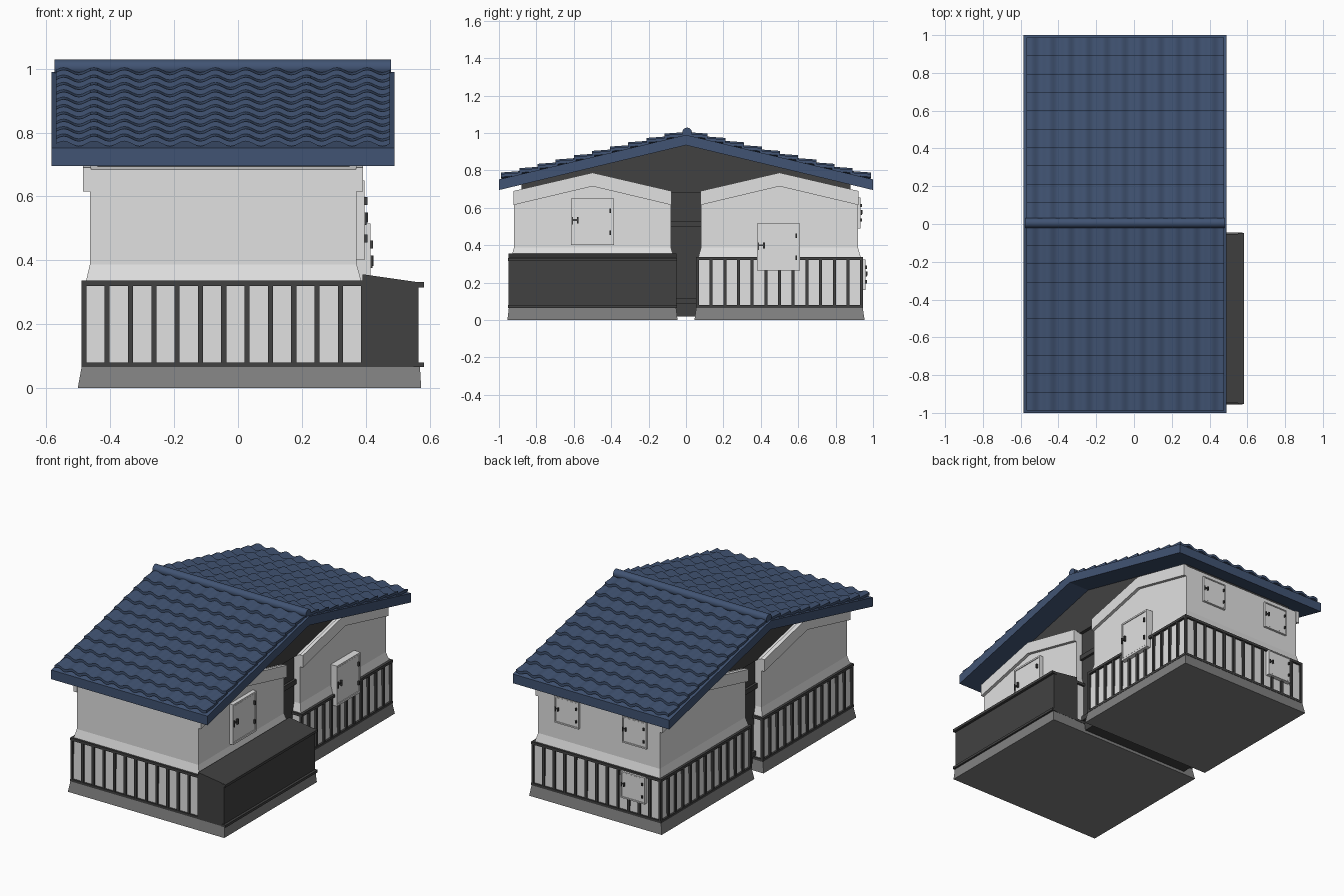
import bpy, bmesh, math

if "Cube" in bpy.data.objects:
    bpy.data.objects.remove(bpy.data.objects["Cube"])


def material(name, r, g, b):
    m = bpy.data.materials.new(name)
    m.diffuse_color = (r, g, b, 1)
    m.use_nodes = True
    m.node_tree.nodes["Principled BSDF"].inputs["Base Color"].default_value = m.diffuse_color
    return m


WHITE = material("plaster_white", 0.75, 0.75, 0.75)
DARK = material("dark_timber", 0.053, 0.053, 0.053)
GREY = material("stone_grey", 0.22, 0.22, 0.22)
BLUE = material("roof_blue", 0.053, 0.088, 0.172)


def finish(name, bm, mat, smooth=False):
    bmesh.ops.recalc_face_normals(bm, faces=bm.faces[:])
    me = bpy.data.meshes.new(name)
    bm.to_mesh(me)
    bm.free()
    me.materials.append(mat)
    ob = bpy.data.objects.new(name, me)
    bpy.context.collection.objects.link(ob)
    if smooth:
        bpy.ops.object.select_all(action='DESELECT')
        ob.select_set(True)
        bpy.context.view_layer.objects.active = ob
        bpy.ops.object.shade_smooth_by_angle(angle=math.radians(40))
    return ob


def loft(bm, rings):
    """Closed solid through rings with equal point counts."""
    vs = [[bm.verts.new(p) for p in r] for r in rings]
    n = len(vs[0])
    for a, b in zip(vs, vs[1:]):
        for i in range(n):
            j = (i + 1) % n
            bm.faces.new((a[i], a[j], b[j], b[i]))
    bm.faces.new(vs[0])
    bm.faces.new(vs[-1])


def rect(x0, x1, y0, y1, z):
    return [(x0, y0, z), (x1, y0, z), (x1, y1, z), (x0, y1, z)]


def box(bm, x0, x1, y0, y1, z0, z1):
    loft(bm, [rect(x0, x1, y0, y1, z0), rect(x0, x1, y0, y1, z1)])


def extrude_x(bm, profile, x0, x1):
    loft(bm, [[(x, y, z) for y, z in profile] for x in (x0, x1)])


def extrude_y(bm, profile, y0, y1):
    loft(bm, [[(x, y, z) for x, z in profile] for y in (y0, y1)])


# two houses: stone base, plaster body, gable trim, slatted skirt
for side, c in (("front", -0.5), ("back", 0.5)):
    bm = bmesh.new()
    loft(bm, [rect(-0.502, 0.41, c - 0.455, c + 0.455, 0),
              rect(-0.49, 0.40, c - 0.445, c + 0.445, 0.066)])
    finish(side + "_base", bm, GREY)

    bm = bmesh.new()
    loft(bm, [rect(-0.48, 0.39, c - 0.436, c + 0.436, 0.06),
              rect(-0.476, 0.386, c - 0.434, c + 0.434, 0.335),
              rect(-0.464, 0.372, c - 0.42, c + 0.42, 0.387)])
    finish(side + "_lower_wall", bm, WHITE)

    bm = bmesh.new()
    extrude_x(bm, [(c - 0.42, 0.387), (c + 0.42, 0.387), (c + 0.42, 0.685),
                   (c, 0.78), (c - 0.42, 0.685)], -0.464, 0.372)
    finish(side + "_upper_wall", bm, WHITE)

    bm = bmesh.new()
    for x0, x1 in ((-0.485, -0.46), (0.37, 0.391)):
        extrude_x(bm, [(c - 0.422, 0.615), (c, 0.715), (c + 0.422, 0.615),
                       (c + 0.422, 0.69), (c, 0.788), (c - 0.422, 0.69)], x0, x1)
    finish(side + "_gable_trim", bm, WHITE)

    bm = bmesh.new()
    X0, X1, Y0, Y1, T = -0.491, 0.402, c - 0.447, c + 0.447, 0.016
    for z0, z1 in ((0.065, 0.08), (0.32, 0.336)):
        box(bm, X0, X1, Y0, Y0 + T, z0, z1)
        box(bm, X0, X1, Y1 - T, Y1, z0, z1)
        box(bm, X0, X0 + T, Y0, Y1, z0, z1)
        box(bm, X1 - T, X1, Y0, Y1, z0, z1)
    for i in range(13):
        x = X0 + (X1 - X0 - T) * i / 12
        y = Y0 + (Y1 - Y0 - T) * i / 12
        for yy in (Y0 + 0.002, Y1 - T):
            box(bm, x, x + T, yy, yy + T - 0.002, 0.07, 0.33)
        for xx in (X0 + 0.002, X1 - T):
            box(bm, xx, xx + T - 0.002, y, y + T, 0.07, 0.33)
    finish(side + "_slats", bm, DARK)

# dark lean-to on the right of the front house
bm = bmesh.new()
extrude_y(bm, [(0.39, 0.065), (0.566, 0.065), (0.566, 0.331), (0.39, 0.356)], -0.948, -0.052)
for z0, z1 in ((0.065, 0.08), (0.315, 0.331)):
    box(bm, 0.55, 0.582, -0.952, -0.048, z0, z1)
finish("lean_to", bm, DARK)
bm = bmesh.new()
loft(bm, [rect(0.40, 0.574, -0.955, -0.045, 0), rect(0.40, 0.57, -0.947, -0.053, 0.066)])
finish("lean_to_base", bm, GREY)

# dark passage between the houses and the gable infill below the roof
bm = bmesh.new()
box(bm, -0.42, 0.33, -0.09, 0.09, 0.02, 0.9)
for z in (0.10, 0.515):
    box(bm, -0.435, 0.345, -0.085, 0.085, z - 0.015, z + 0.015)
extrude_x(bm, [(-0.88, 0.68), (0.88, 0.68), (0.88, 0.735), (0, 0.95), (-0.88, 0.735)],
          -0.44, 0.35)
finish("passage_and_gable_infill", bm, DARK)

# roof slab
bm = bmesh.new()
extrude_x(bm, [(-1, 0.695), (0, 0.935), (1, 0.695), (1, 0.752), (0, 0.99), (-1, 0.752)],
          -0.585, 0.49)
finish("roof_slab", bm, BLUE)

# wavy overlapping tile rows on both slopes
COLS, SEG, ROWS = 11, 8, 10
TX0, TX1 = -0.57, 0.476
bm = bmesh.new()
for s in (-1, 1):
    for r in range(ROWS):
        ya, yb = r * 0.097 + 0.005, r * 0.097 + 0.115
        rings = []
        for i in range(COLS * SEG + 1):
            x = TX0 + (TX1 - TX0) * i / (COLS * SEG)
            w = 0.008 * math.sin(2 * math.pi * i / SEG)
            za, zb = 0.99 - 0.238 * ya + 0.004 + w, 0.99 - 0.238 * yb + 0.022 + w
            rings.append([(x, s * ya, za - 0.012), (x, s * yb, zb - 0.012),
                          (x, s * yb, zb + 0.004), (x, s * ya, za + 0.004)])
        loft(bm, rings)
finish("roof_tiles", bm, BLUE, True)

# ridge roll
bm = bmesh.new()
extrude_x(bm, [(0.006 + 0.026 * math.cos(a * math.pi / 8), 1.003 + 0.026 * math.sin(a * math.pi / 8))
               for a in range(16)], -0.575, 0.48)
finish("roof_ridge", bm, BLUE, True)


def hatch(name, place, w, h, depth):
    """Framed door; place maps (across, out, up) boxes, across = viewer's left to right."""
    def part(bm, u0, u1, d0, d1, v0, v1):
        box(bm, *place(u0 * w, u1 * w, d0, d1, v0 * h, v1 * h))
    bm = bmesh.new()
    part(bm, -0.5, 0.5, -0.02, depth - 0.008, 0, 1)
    for u0, u1, v0, v1 in ((-0.5, -0.46, 0, 1), (0.46, 0.5, 0, 1),
                           (-0.46, 0.46, 0, 0.05), (-0.46, 0.46, 0.96, 1)):
        part(bm, u0, u1, 0, depth, v0, v1)
    part(bm, -0.45, 0.45, 0, depth - 0.002, 0.06, 0.95)
    finish(name, bm, WHITE)
    bm = bmesh.new()
    for v in (0.27, 0.74):
        part(bm, 0.39, 0.43, 0, depth + 0.008, v - 0.05, v + 0.05)
    part(bm, -0.48, -0.45, 0, depth + 0.006, 0.44, 0.6)
    part(bm, -0.45, -0.34, 0, depth + 0.004, 0.52, 0.56)
    part(bm, -0.36, -0.32, 0, depth + 0.01, 0.47, 0.6)
    finish(name + "_fittings", bm, DARK)


def on_right(x, y, z):
    return lambda u0, u1, d0, d1, v0, v1: (x + d0, x + d1, y + u0, y + u1, z + v0, z + v1)


def on_back(x, y, z):
    return lambda u0, u1, d0, d1, v0, v1: (x - u1, x - u0, y + d0, y + d1, z + v0, z + v1)


# hatches on the right gables and the back wall
hatch("front_house_hatch", on_right(0.372, -0.5, 0.40), 0.23, 0.25, 0.025)
hatch("back_house_hatch", on_right(0.385, 0.495, 0.265), 0.23, 0.25, 0.03)
hatch("rear_hatch_a", on_back(0.168, 0.92, 0.49), 0.165, 0.165, 0.014)
hatch("rear_hatch_b", on_back(-0.297, 0.92, 0.49), 0.165, 0.165, 0.014)
hatch("rear_hatch_low", on_back(-0.305, 0.935, 0.16), 0.165, 0.165, 0.026)
